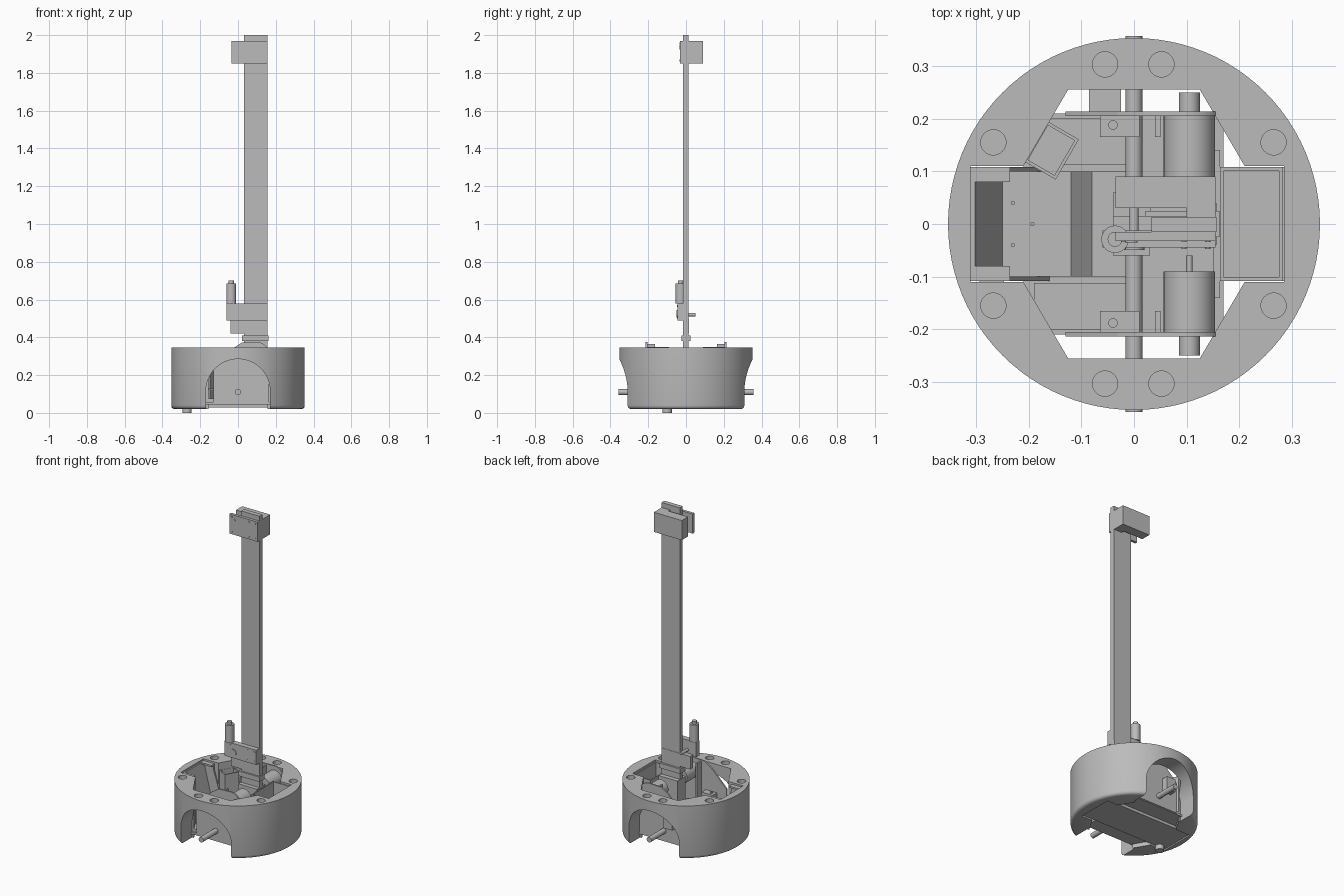
import bpy, bmesh, math
from mathutils import Matrix, Vector

cube = bpy.data.objects.get("Cube")
if cube:
    bpy.data.objects.remove(cube, do_unlink=True)

grey = bpy.data.materials.new("plain grey")
grey.use_nodes = True
grey.diffuse_color = (0.5, 0.5, 0.5, 1)
grey.node_tree.nodes["Principled BSDF"].inputs["Base Color"].default_value = (0.5, 0.5, 0.5, 1)


def finish(name, bm, smooth=False):
    bmesh.ops.recalc_face_normals(bm, faces=bm.faces)
    mesh = bpy.data.meshes.new(name)
    bm.to_mesh(mesh)
    bm.free()
    mesh.materials.append(grey)
    obj = bpy.data.objects.new(name, mesh)
    bpy.context.collection.objects.link(obj)
    if smooth:
        smooth_shade(obj)
    return obj


def activate(obj):
    bpy.ops.object.select_all(action='DESELECT')
    obj.select_set(True)
    bpy.context.view_layer.objects.active = obj


def smooth_shade(obj):
    activate(obj)
    bpy.ops.object.shade_smooth_by_angle(angle=math.radians(35))


def box(name, x, y, z, turn=0):
    """Box from (min, max) ranges, turned about its own upright axis."""
    bm = bmesh.new()
    size = [r[1] - r[0] for r in (x, y, z)]
    mid = Vector([(r[0] + r[1]) / 2 for r in (x, y, z)])
    mat = Matrix.Translation(mid) @ Matrix.Rotation(turn, 4, 'Z') @ Matrix.Diagonal((*size, 1))
    bmesh.ops.create_cube(bm, size=1, matrix=mat)
    return finish(name, bm)


def rod(name, start, end, radius, sides=32):
    bm = bmesh.new()
    a, b = Vector(start), Vector(end)
    mat = Matrix.Translation((a + b) / 2) @ (b - a).to_track_quat('Z', 'Y').to_matrix().to_4x4()
    bmesh.ops.create_cone(bm, cap_ends=True, segments=sides, radius1=radius, radius2=radius,
                          depth=(b - a).length, matrix=mat)
    return finish(name, bm, True)


def prism(name, points, low, high, axis='Z'):
    """Extrude a flat outline: (x, y) along Z, or (x, z) along Y."""
    bm = bmesh.new()
    place = (lambda p, h: (p[0], p[1], h)) if axis == 'Z' else (lambda p, h: (p[0], h, p[1]))
    face = bm.faces.new([bm.verts.new(place(p, low)) for p in points])
    move = Vector((0, 0, high - low)) if axis == 'Z' else Vector((0, high - low, 0))
    new = bmesh.ops.extrude_face_region(bm, geom=[face])
    bmesh.ops.translate(bm, vec=move, verts=[v for v in new["geom"] if isinstance(v, bmesh.types.BMVert)])
    return finish(name, bm)


def cut(obj, cutter):
    mod = obj.modifiers.new("cut", 'BOOLEAN')
    mod.operation, mod.solver, mod.object = 'DIFFERENCE', 'EXACT', cutter
    activate(obj)
    bpy.ops.object.modifier_apply(modifier=mod.name)
    bpy.data.objects.remove(cutter, do_unlink=True)


def arc(cx, cz, r, start, end, n=32):
    angles = [math.radians(start + (end - start) * i / n) for i in range(n + 1)]
    return [(cx + r * math.cos(a), cz + r * math.sin(a)) for a in angles]


# Round drum shell with a softened lower rim
bm = bmesh.new()
outline = [(0, 0.02), (0.335, 0.02), (0.344, 0.023), (0.351, 0.03), (0.353, 0.04), (0.353, 0.345), (0, 0.345)]
verts = [bm.verts.new((r, 0, z)) for r, z in outline]
edges = [bm.edges.new(pair) for pair in zip(verts, verts[1:])]
bmesh.ops.spin(bm, geom=verts + edges, cent=(0, 0, 0), axis=(0, 0, 1), angle=math.tau, steps=96)
bmesh.ops.remove_doubles(bm, verts=bm.verts, dist=0.0001)
shell = finish("drum_shell", bm)

# Central pocket through the drum
upper = [(0.285, 0.11), (0.21, 0.11), (0.125, 0.255), (-0.125, 0.255), (-0.21, 0.11), (-0.31, 0.11)]
cut(shell, prism("pocket_cutter", upper + [(x, -y) for x, y in reversed(upper)], -0.1, 0.5))

# Wheel arches, front and back
arch = arc(0, 0.115, 0.17, 0, 180) + [(-0.17, -0.05), (0.17, -0.05)]
for low, high in ((-0.5, -0.2), (0.2, 0.5)):
    cut(shell, prism("arch_cutter", arch, low, high, 'Y'))

# Ring of shallow sockets in the top rim
for sy in (1, -1):
    for x, y in ((-0.055, 0.303), (0.052, 0.303), (0.265, 0.155), (-0.267, 0.155)):
        cut(shell, rod("socket_cutter", (x, y * sy, 0.315), (x, y * sy, 0.4), 0.024))
smooth_shade(shell)

# Floor plates and caster
box("floor_plate", (-0.21, 0.17), (-0.21, 0.21), (0.045, 0.058))
box("floor_spine", (-0.31, 0.285), (-0.108, 0.108), (0.028, 0.045))
rod("caster", (-0.27, -0.1, 0), (-0.27, -0.1, 0.03), 0.025)

# Drive units, mirrored front and back
hump = [(-0.13, 0.05), (0.165, 0.05), (0.165, 0.32)] + arc(0.1, 0.31, 0.065, 10, 100, 12)
hump += [(0.02, 0.372), (-0.03, 0.34), (-0.13, 0.24)]
for s, side in ((-1, "front"), (1, "back")):
    prism(side + "_wheel_plate", hump, s * 0.205, s * 0.214, 'Y')
    rod(side + "_axle", (0, s * 0.04, 0.11), (0, s * 0.357, 0.11), 0.016)
    rod(side + "_motor", (0.105, s * 0.09, 0.3), (0.105, s * 0.205, 0.3), 0.049)
    rod(side + "_motor_nose", (0.105, s * 0.2, 0.3), (0.105, s * 0.25, 0.3), 0.02)
    rod(side + "_motor_tail", (0.105, s * 0.06, 0.3), (0.105, s * 0.09, 0.3), 0.006)
    box(side + "_motor_clamp", (0.04, 0.05), sorted((s * 0.165, s * 0.208)), (0.058, 0.365))
    box(side + "_bearing_block", (-0.065, 0.01), sorted((s * 0.165, s * 0.205)), (0.058, 0.2))
    rod(side + "_bearing_screw", (-0.04, s * 0.188, 0.2), (-0.04, s * 0.188, 0.205), 0.009, 16)
    box(side + "_side_deck", (-0.19, 0.01), sorted((s * 0.112, s * 0.2)), (0.058, 0.075))
box("back_encoder", (-0.085, -0.025), (0.214, 0.255), (0.15, 0.23))

# Sloped tray on the left with triangular cheeks
tray = [(-0.31, 0.335), (-0.302, 0.335), (-0.25, 0.13), (-0.12, 0.13), (-0.08, 0.09), (0, 0.09),
        (0, 0.08), (-0.084, 0.08), (-0.124, 0.12), (-0.258, 0.12)]
prism("bent_tray", tray, -0.1, 0.1, 'Y')
cheek = [(-0.31, 0.335), (-0.235, 0.335), (-0.235, 0.3), (-0.16, 0.06), (-0.31, 0.06)]
for s in (-1, 1):
    prism("tray_cheek", cheek, s * 0.1, s * 0.108, 'Y')
    box("tray_lip", (-0.31, -0.235), sorted((s * 0.08, s * 0.108)), (0.325, 0.335))
for x, y in ((-0.23, 0.04), (-0.23, -0.04), (-0.193, 0)):
    rod("tray_screw", (x, y, 0.13), (x, y, 0.134), 0.004, 12)

# Open battery holder on the right
holder = box("battery_holder", (0.163, 0.282), (-0.108, 0.108), (0.045, 0.335))
cut(holder, box("holder_cutter", (0.17, 0.275), (-0.101, 0.101), (0.1, 0.5)))
box("holder_bracket", (0.15, 0.163), (-0.14, 0.14), (0.058, 0.22))

# Angled sensor box
sensor = box("sensor_box", (-0.192, -0.122), (0.096, 0.184), (0.075, 0.3), math.radians(-30))
cut(sensor, box("sensor_cutter", (-0.186, -0.128), (0.102, 0.178), (0.26, 0.4), math.radians(-30)))

# Mast and its footing
box("mast", (0.033, 0.157), (-0.015, 0.013), (0.3, 2.0))
box("mast_foot", (0.03, 0.157), (-0.04, 0.04), (0.058, 0.34))
box("mast_collar", (0.022, 0.162), (-0.025, 0.025), (0.38, 0.41))
box("mast_cradle", (-0.04, 0.03), (-0.06, 0.06), (0.058, 0.2))
box("mast_gusset", (-0.04, 0.155), (-0.012, 0.015), (0.42, 0.5))

# Lower carriage with upright motor
box("lower_carriage", (-0.06, 0.155), (-0.045, -0.012), (0.49, 0.58))
rod("lift_motor", (-0.036, -0.029, 0.58), (-0.036, -0.029, 0.685), 0.026)
rod("lift_motor_cap", (-0.036, -0.029, 0.685), (-0.036, -0.029, 0.702), 0.014)
rod("lift_shaft", (0, -0.02, 0.52), (0, 0.05, 0.52), 0.009)
rod("lift_hub", (0, -0.049, 0.525), (0, -0.045, 0.525), 0.02)

# Upper carriage around the mast head
box("upper_front_plate", (-0.035, 0.155), (-0.032, -0.015), (1.85, 1.97))
box("upper_back_block", (-0.035, 0.155), (0.03, 0.09), (1.85, 1.97))
box("upper_bridge", (0.1, 0.155), (0.012, 0.03), (1.85, 1.97))
rod("upper_hub", (-0.005, -0.035, 1.935), (-0.005, -0.032, 1.935), 0.012)

# Small screw heads on both carriages
for face_y, low, high in ((-0.045, 0.505, 0.565), (-0.032, 1.865, 1.955)):
    for x in (-0.02, 0.095, 0.14):
        for z in (low, high):
            rod("carriage_screw", (x, face_y - 0.002, z), (x, face_y + 0.002, z), 0.005, 12)
